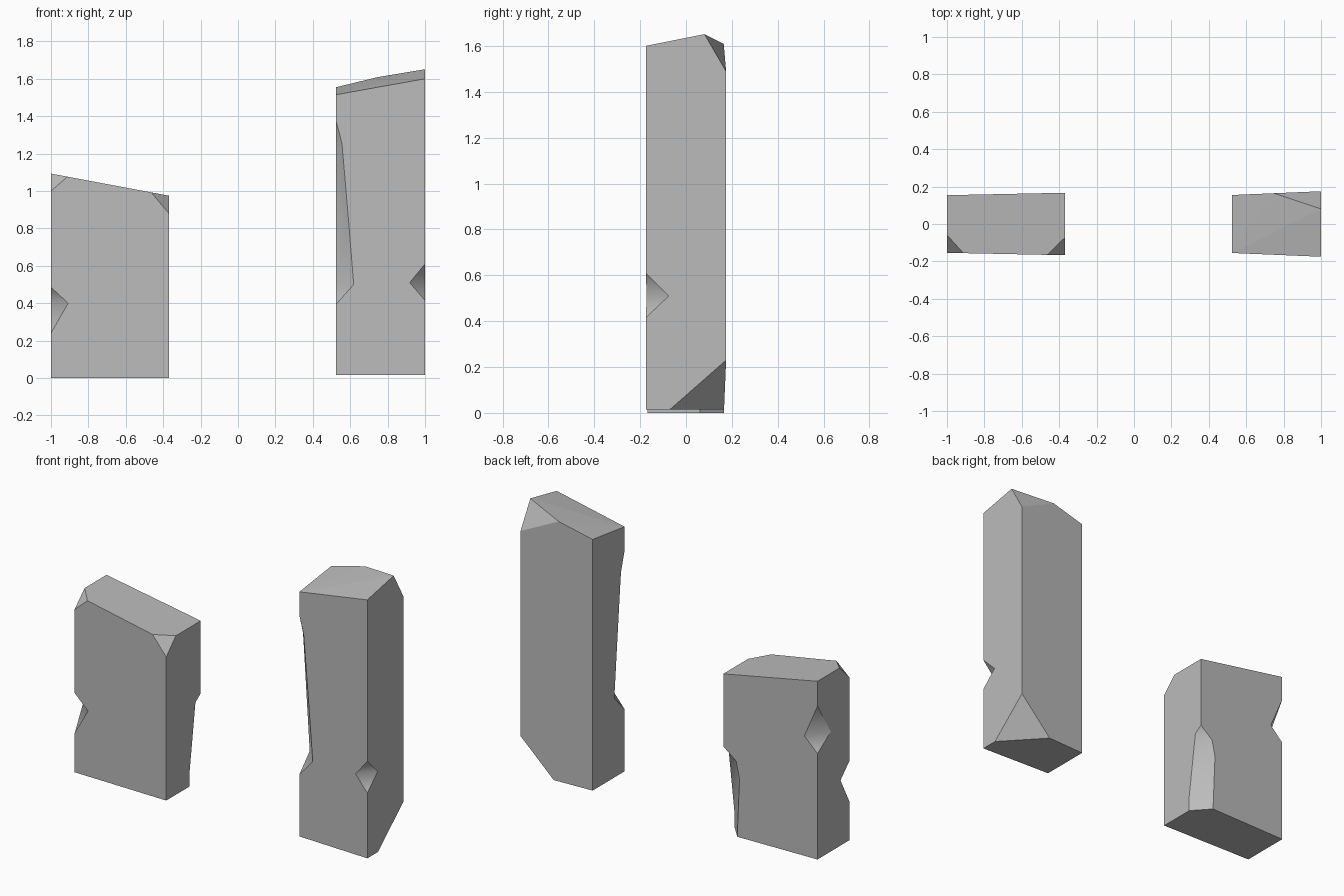
import bpy
import bmesh
from mathutils import Vector

cube = bpy.data.objects.get("Cube")
if cube:
    bpy.data.objects.remove(cube, do_unlink=True)

# Plain stone colour
stone = bpy.data.materials.new("grey_stone")
stone.use_nodes = True
colour = (0.5, 0.5, 0.5, 1)
stone.diffuse_color = colour
stone.node_tree.nodes["Principled BSDF"].inputs["Base Color"].default_value = colour


def hull_object(name, points, smooth=False):
    """Convex solid wrapped around a few points."""
    bm = bmesh.new()
    for p in points:
        bm.verts.new(p)
    bmesh.ops.convex_hull(bm, input=bm.verts[:])
    bmesh.ops.delete(bm, geom=[v for v in bm.verts if not v.link_faces], context="VERTS")
    bmesh.ops.dissolve_limit(bm, angle_limit=0.01, verts=bm.verts[:], edges=bm.edges[:])
    bmesh.ops.recalc_face_normals(bm, faces=bm.faces[:])
    for f in bm.faces:
        f.smooth = smooth
    mesh = bpy.data.meshes.new(name)
    bm.to_mesh(mesh)
    bm.free()
    mesh.materials.append(stone)
    obj = bpy.data.objects.new(name, mesh)
    bpy.context.collection.objects.link(obj)
    return obj


def make_block(name, x_ends, y_half, bottom, tops, broken):
    """Tapered slab; broken maps a corner to the share lost along x, y and z."""
    corners = {}
    for i in (0, 1):
        for j in (0, 1):
            y = y_half[i] * (2 * j - 1)
            corners[i, j, 0] = Vector((x_ends[i], y, bottom))
            corners[i, j, 1] = Vector((x_ends[i], y, tops[i, j]))
    points = []
    for key, corner in corners.items():
        if key not in broken:
            points.append(corner)
            continue
        for axis, share in enumerate(broken[key]):
            other = tuple(1 - k if a == axis else k for a, k in enumerate(key))
            points.append(corner.lerp(corners[other], share))
    return hull_object(name, points)


def chip_edge(block, edge, levels):
    """Knock a chip out of an upright edge; levels are (z, x depth, y depth)."""
    cx, cy = edge
    centre_x = sum(v.co.x for v in block.data.vertices) / len(block.data.vertices)
    inward = Vector((1 if cx < centre_x else -1, 1 if cy < 0 else -1, 0))
    deepest = max(levels, key=lambda l: l[1] + l[2])
    points = []
    for z, dx, dy in levels:
        mid = Vector((cx + inward.x * dx / 2, cy + inward.y * dy / 2, z))
        if dx == 0:
            dx, dy = deepest[1:]
        along = Vector((inward.x * dx, -inward.y * dy, 0))
        for side in (-1, 1):
            p = mid + along * side
            points += [p, p - inward * 0.15]
    cutter = hull_object("chip_cutter", points, smooth=True)
    cutter.hide_render = True
    mod = block.modifiers.new("chip", "BOOLEAN")
    mod.operation = "DIFFERENCE"
    mod.solver = "EXACT"
    mod.object = cutter
    bpy.context.view_layer.objects.active = block
    bpy.ops.object.modifier_apply(modifier=mod.name)
    bpy.data.objects.remove(cutter, do_unlink=True)


# Tall block with its back corners broken off
tall = make_block(
    "tall_stone_block", (0.525, 1), (0.155, 0.175), 0.015,
    {(0, 0): 1.515, (1, 0): 1.6, (0, 1): 1.555, (1, 1): 1.67},
    {(1, 1, 1): (0.53, 0.27, 0.11), (1, 1, 0): (0.46, 0.7, 0.13)})
chip_edge(tall, (0.525, -0.155),
          [(1.37, 0, 0), (1.25, 0.03, 0.035), (0.5, 0.09, 0.1), (0.395, 0, 0)])
chip_edge(tall, (1, -0.175), [(0.61, 0, 0), (0.51, 0.085, 0.1), (0.415, 0, 0)])

# Short block with its top front corners broken off
short = make_block(
    "short_stone_block", (-1, -0.37), (0.154, 0.167), 0,
    {(0, 0): 1.093, (1, 0): 0.975, (0, 1): 1.093, (1, 1): 0.975},
    {(0, 0, 1): (0.14, 0.31, 0.085), (1, 0, 1): (0.15, 0.28, 0.097)})
chip_edge(short, (-1, -0.154), [(0.485, 0, 0), (0.4, 0.09, 0.085), (0.24, 0, 0)])
chip_edge(short, (-1, 0.154), [(0.94, 0, 0), (0.735, 0.087, 0.13), (0.65, 0, 0)])
chip_edge(short, (-0.37, 0.167),
          [(0.53, 0, 0), (0.44, 0.093, 0.057), (-0.05, 0.093, 0.104)])
